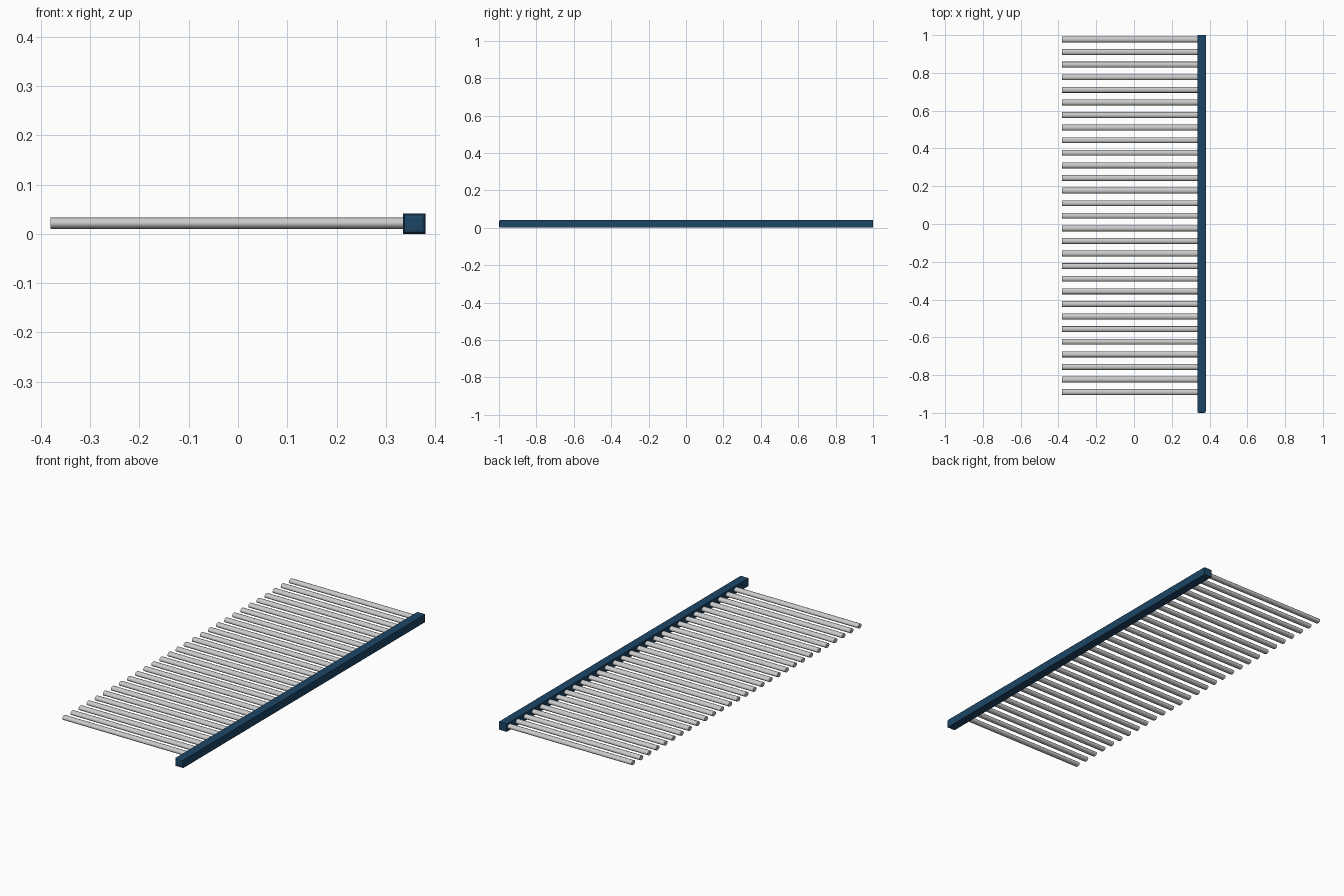
import bpy, bmesh, math
from mathutils import Matrix

if "Cube" in bpy.data.objects:
    bpy.data.objects.remove(bpy.data.objects["Cube"])


def finish(name, bm):
    me = bpy.data.meshes.new(name)
    bm.to_mesh(me)
    bm.free()
    ob = bpy.data.objects.new(name, me)
    bpy.context.collection.objects.link(ob)
    return ob


# Spine bar, with the corners of its front end softened
bm = bmesh.new()
bmesh.ops.create_cube(bm, size=1, matrix=Matrix.Translation((0.3575, 0, 0.0205))
                      @ Matrix.Diagonal((0.045, 2.0, 0.041, 1)))
front = [e for e in bm.edges if all(v.co.y < -0.9 for v in e.verts)]
bmesh.ops.bevel(bm, geom=front, offset=0.008, segments=2, profile=0.5, affect='EDGES')
spine = finish("spine_bar", bm)
blue = bpy.data.materials.new("dark_blue")
blue.diffuse_color = (0.012, 0.06, 0.13, 1)
blue.use_nodes = True
blue.node_tree.nodes["Principled BSDF"].inputs["Base Color"].default_value = blue.diffuse_color
spine.data.materials.append(blue)

# Row of slightly flattened round teeth, running from the spine towards -x
COUNT, Y_FIRST, Y_LAST = 29, -0.89, 0.977
X_TIP, X_ROOT = -0.38, 0.345
for i in range(COUNT):
    y = Y_FIRST + (Y_LAST - Y_FIRST) * i / (COUNT - 1)
    bm = bmesh.new()
    place = (Matrix.Translation(((X_TIP + X_ROOT) / 2, y, 0.0215))
             @ Matrix.Diagonal((1, 0.0155, 0.0115, 1))
             @ Matrix.Rotation(math.pi / 2, 4, 'Y'))
    bmesh.ops.create_cone(bm, cap_ends=True, segments=16, radius1=1, radius2=1,
                          depth=X_ROOT - X_TIP, matrix=place)
    tooth = finish(f"tooth_{i + 1}", bm)
    bpy.ops.object.select_all(action='DESELECT')
    tooth.select_set(True)
    bpy.context.view_layer.objects.active = tooth
    bpy.ops.object.shade_smooth_by_angle(angle=math.radians(40))
